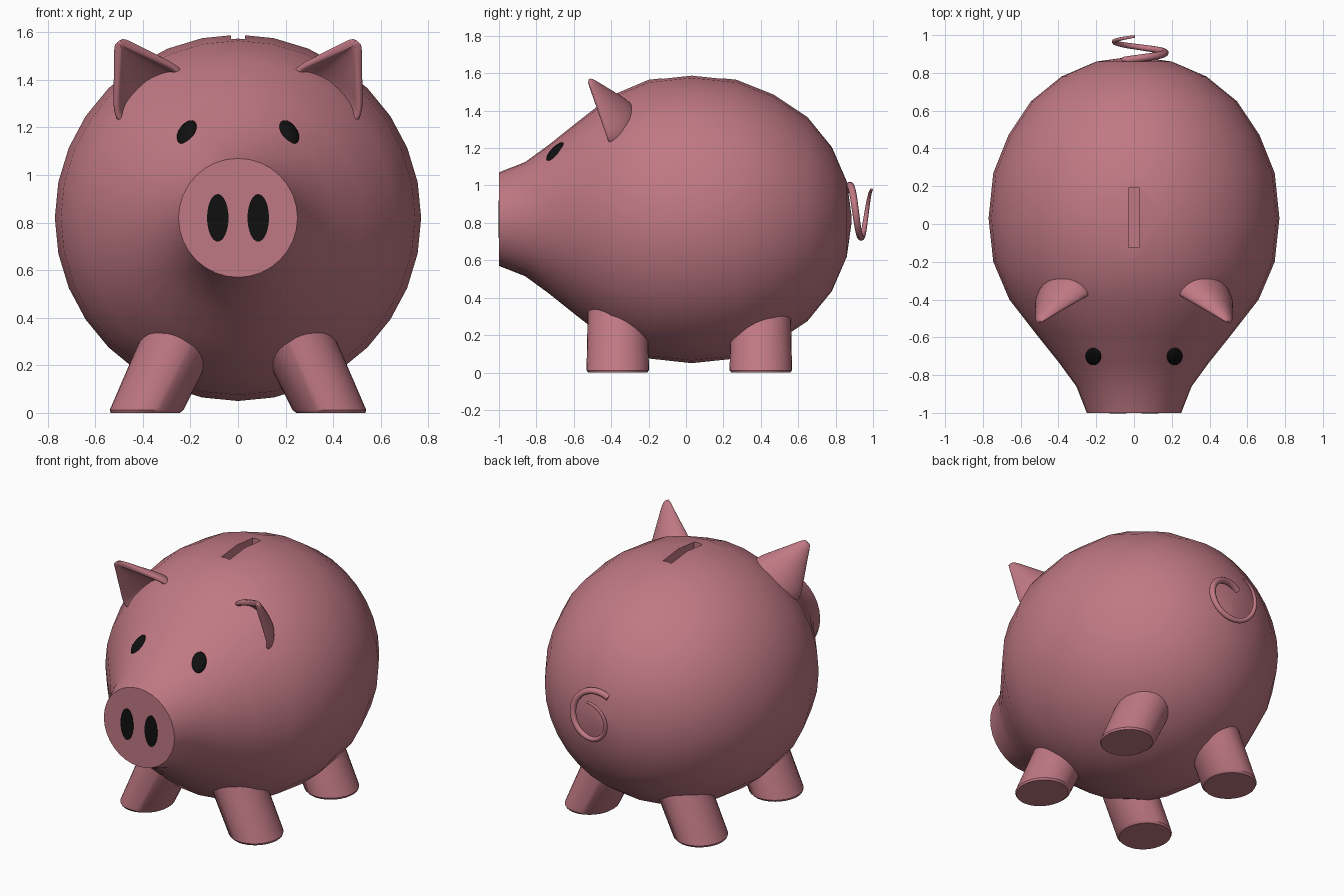
import bpy, bmesh
from math import sin, cos, pi, radians
from mathutils import Vector, Matrix

if "Cube" in bpy.data.objects:
    bpy.data.objects.remove(bpy.data.objects["Cube"])


def material(name, rgb):
    m = bpy.data.materials.new(name)
    m.diffuse_color = (*rgb, 1)
    m.use_nodes = True
    m.node_tree.nodes["Principled BSDF"].inputs["Base Color"].default_value = m.diffuse_color
    return m


PINK = material("pink", (0.53, 0.19, 0.23))
BLACK = material("black", (0.005, 0.005, 0.005))


def finish(bm, name, mat):
    bmesh.ops.recalc_face_normals(bm, faces=bm.faces)
    me = bpy.data.meshes.new(name)
    bm.to_mesh(me)
    bm.free()
    ob = bpy.data.objects.new(name, me)
    bpy.context.collection.objects.link(ob)
    me.materials.append(mat)
    return ob


def smooth(ob, angle=45):
    bpy.ops.object.select_all(action='DESELECT')
    ob.select_set(True)
    bpy.context.view_layer.objects.active = ob
    bpy.ops.object.shade_smooth_by_angle(angle=radians(angle))


def loft(rows, closed=True, caps=True):
    bm = bmesh.new()
    vs = [[bm.verts.new(p) for p in row] for row in rows]
    n = len(rows[0])
    for a, b in zip(vs, vs[1:]):
        for i in range(n if closed else n - 1):
            j = (i + 1) % n
            bm.faces.new((a[i], a[j], b[j], b[i]))
    if caps:
        bm.faces.new(vs[0])
        bm.faces.new(vs[-1])
    return bm


# body: lathe round the y axis, snout end flat
CZ = 0.82
profile = [(-1, .25), (-.86, .305), (-.73, .40), (-.58, .52), (-.40, .66), (-.20, .745),
           (.03, .77), (.27, .745), (.47, .665), (.65, .545), (.78, .385), (.86, .2), (.885, .02)]
N = 32
bm = loft([[(r * cos(2 * pi * i / N), y, CZ + r * sin(2 * pi * i / N)) for i in range(N)]
           for y, r in profile])
body = finish(bm, "body", PINK)

# coin slot cut in the back
bm = bmesh.new()
bmesh.ops.create_cube(bm, size=1, matrix=Matrix.Translation((0, .0325, 1.6)) @
                      Matrix.Diagonal((.06, .315, .2, 1)))
cutter = finish(bm, "slot_cutter", PINK)
cutter.hide_render = True
mod = body.modifiers.new("slot", 'BOOLEAN')
mod.operation, mod.solver, mod.object = 'DIFFERENCE', 'EXACT', cutter
bpy.context.view_layer.objects.active = body
bpy.ops.object.modifier_apply(modifier=mod.name)
bpy.data.objects.remove(cutter)
smooth(body)

for s, side in ((1, "right"), (-1, "left")):
    # nostrils: thin ellipses on the snout
    bm = bmesh.new()
    bmesh.ops.create_cone(bm, cap_ends=True, segments=32, radius1=1, radius2=1, depth=1,
                          matrix=Matrix.Translation((s * .085, -.998, CZ)) @
                          Matrix.Diagonal((.045, .01, .10, 1)) @ Matrix.Rotation(pi / 2, 4, 'X'))
    smooth(finish(bm, side + "_nostril", BLACK))

    # eyes: flattened ellipsoids lying on the body
    n = Vector((s * .215 / .42 * .78, -.62, .36 / .42 * .78)).normalized()
    up = Vector((-.35 * s, .853, 1)).normalized()
    across = up.cross(n).normalized()
    frame = Matrix((across, up, n)).transposed().to_4x4()
    bm = bmesh.new()
    bmesh.ops.create_uvsphere(bm, u_segments=24, v_segments=12, radius=1,
                              matrix=Matrix.Translation((s * .215, -.70, 1.18)) @ frame @
                              Matrix.Diagonal((.043, .066, .018, 1)))
    smooth(finish(bm, side + "_eye", BLACK), 60)

    # legs: splayed cylinders with level feet
    for y, end in ((-.365, "front"), (.40, "back")):
        rows = []
        for z, rx, ry in ((0, .145, .158), (.012, .155, .167), (.45, .172, .158)):
            cx = s * (.39 - .47 * z)
            rows.append([(cx + rx * cos(2 * pi * i / 32), y + ry * sin(2 * pi * i / 32), z)
                         for i in range(32)])
        smooth(finish(loft(rows), f"{side}_{end}_leg", PINK), 35)

    # ears: half-cone shells opening forward
    A, B, C, D = [Vector(p) for p in ((.24, -.38, 1.44), (.28, -.24, 1.48),
                                      (.50, -.24, 1.30), (.515, -.42, 1.24))]
    tip = Vector((.505, -.53, 1.57))
    rows = []
    for v in (-.12, 0, .25, .5, .75, .96):
        row = []
        for k in range(9):
            u = k / 8
            p = A * (1-u)**3 + B * 3*u*(1-u)**2 + C * 3*u*u*(1-u) + D * u**3
            if v < 0:
                p = p + (Vector((0, -.2, CZ)) - p).normalized() * .06
            else:
                p = p.lerp(tip, v)
            row.append((s * p.x, p.y, p.z))
        rows.append(row)
    ear = finish(loft(rows, False, False), side + "_ear", PINK)
    sol = ear.modifiers.new("thickness", 'SOLIDIFY')
    sol.thickness, sol.offset = .035, 0
    ear.modifiers.new("round", 'SUBSURF').render_levels = 2
    ear.modifiers["round"].levels = 2
    smooth(ear, 180)

# tail: one tapering curl
cu = bpy.data.curves.new("tail", 'CURVE')
cu.dimensions = '3D'
cu.bevel_depth, cu.bevel_resolution, cu.use_fill_caps = .02, 3, True
sp = cu.splines.new('POLY')
M = 40
sp.points.add(M)
for i, p in enumerate(sp.points):
    t = i / M
    a = radians(125 - 385 * t)
    r = .14 - .02 * max(0, t - .6) / .4
    p.co = (.025 + r * cos(a), .865 + .128 * t, .86 + r * sin(a), 1)
    p.radius = 1 - .65 * t ** 2
sp.use_smooth = True
tail = bpy.data.objects.new("tail", cu)
bpy.context.collection.objects.link(tail)
cu.materials.append(PINK)
